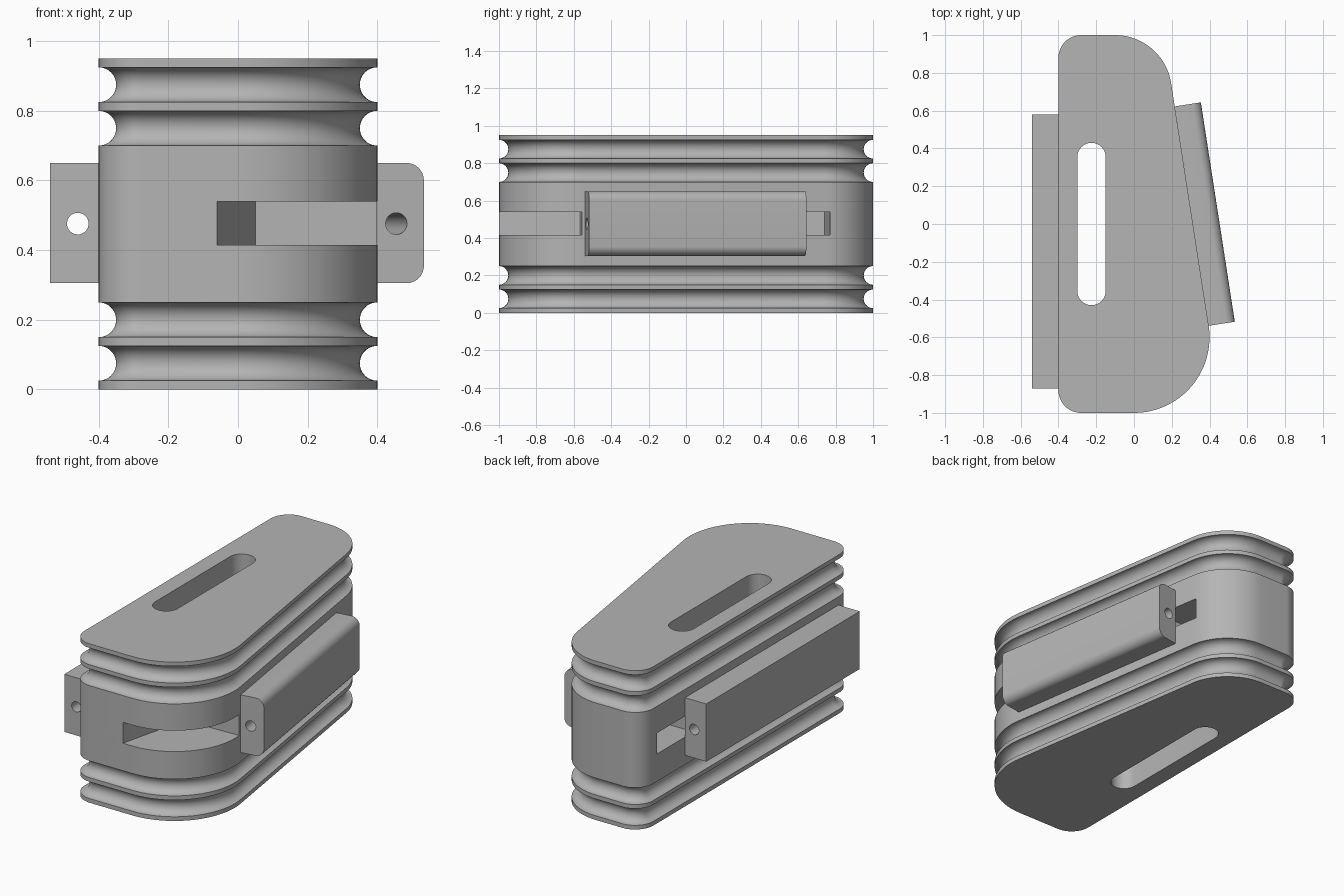
import bpy, bmesh
from math import pi, sin, cos
from mathutils import Matrix, Vector

cube = bpy.data.objects.get("Cube")
if cube:
    bpy.data.objects.remove(cube, do_unlink=True)

grey = bpy.data.materials.new("plain grey")
grey.use_nodes = True
COLOR = (0.46, 0.46, 0.46, 1)
grey.diffuse_color = COLOR
grey.node_tree.nodes["Principled BSDF"].inputs["Base Color"].default_value = COLOR

SLANT = 0.1535   # direction in which the tapered side faces


def arc(cx, cy, r, a, b, n=16):
    return [(cx + r * cos(a + (b - a) * i / n), cy + r * sin(a + (b - a) * i / n))
            for i in range(n + 1)]


def outline(inset):
    """Plan of the body, moved inward by the inset."""
    return (arc(-0.28, -0.88, 0.12 - inset, pi, 1.5 * pi)
            + arc(0, -0.6, 0.4 - inset, -pi / 2, SLANT, 24)
            + arc(-0.1, 0.7, 0.3 - inset, SLANT, pi / 2, 24)
            + arc(-0.28, 0.88, 0.12 - inset, pi / 2, pi))


def loft(name, rings, matrix=Matrix()):
    """Closed solid through a list of (outline, height) rings."""
    bm = bmesh.new()
    loops = [[bm.verts.new((x, y, z)) for x, y in pts] for pts, z in rings]
    for low, high in zip(loops, loops[1:]):
        for i in range(len(low)):
            j = (i + 1) % len(low)
            bm.faces.new((low[i], low[j], high[j], high[i]))
    bm.faces.new(loops[0][::-1])
    bm.faces.new(loops[-1])
    bm.transform(matrix)
    bmesh.ops.recalc_face_normals(bm, faces=bm.faces)
    mesh = bpy.data.meshes.new(name)
    bm.to_mesh(mesh)
    bm.free()
    mesh.materials.append(grey)
    obj = bpy.data.objects.new(name, mesh)
    bpy.context.collection.objects.link(obj)
    return obj


def prism(name, pts, low, high, matrix=Matrix()):
    return loft(name, [(pts, low), (pts, high)], matrix)


def finish(obj, cutters):
    """Cut the openings, then shade smooth with sharp edges."""
    for cutter in cutters:
        mod = obj.modifiers.new("cut", "BOOLEAN")
        mod.operation = "DIFFERENCE"
        mod.solver = "EXACT"
        mod.object = cutter
    bpy.context.view_layer.update()
    graph = bpy.context.evaluated_depsgraph_get()
    mesh = bpy.data.meshes.new_from_object(obj.evaluated_get(graph))
    obj.modifiers.clear()
    obj.data = mesh
    for cutter in cutters:
        bpy.data.objects.remove(cutter, do_unlink=True)
    bpy.ops.object.select_all(action="DESELECT")
    obj.select_set(True)
    bpy.context.view_layer.objects.active = obj
    bpy.ops.object.shade_smooth_by_angle(angle=pi / 6)


# Body with four half-round grooves
rings = [(outline(0), 0)]
for middle in (0.075, 0.2, 0.75, 0.875):
    for i in range(17):
        t = pi * i / 16
        rings.append((outline(0.05 * sin(t)), middle - 0.05 * cos(t)))
rings.append((outline(0), 0.95))
body = loft("body", rings)

# Long slot from top to bottom
slot = prism("slot_cutter", arc(-0.225, 0.355, 0.075, 0, pi)
             + arc(-0.225, -0.355, 0.075, pi, 2 * pi), -0.1, 1.05)

# Side pockets at mid height
pockets = [
    [(-0.06, -1.1), (0.6, -1.1), (0.6, -0.55), (0.05, -0.57), (-0.02, -0.83), (-0.06, -1)],
    [(0.5, 0.5), (0.5, 0.77), (0.18, 0.77), (0.0, 0.74), (0.0, 0.5)],
    [(-0.5, 0.5), (-0.12, 0.5), (-0.12, 0.8), (-0.5, 0.86)],
]
cutters = [slot] + [prism("pocket_cutter", p, 0.415, 0.54) for p in pockets]
finish(body, cutters)


def side_block(name, angle, origin, low, high, radius):
    """Drilled block whose outer face looks along the angle."""
    out, up = Vector((cos(angle), sin(angle), 0)), Vector((0, 0, 1))
    matrix = Matrix.Translation(origin) @ Matrix((out, up, out.cross(up))).transposed().to_4x4()
    pts = [(0, 0.305), (0.14, 0.305), (0.14, 0.65), (0, 0.65)]
    if radius:
        edge = 0.14 - radius
        pts[1:3] = (arc(edge, 0.305 + radius, radius, -pi / 2, 0, 10)
                    + arc(edge, 0.65 - radius, radius, 0, pi / 2, 10))
    block = prism(name, pts, low, high, matrix)
    hole = prism("hole_cutter", arc(0.06, 0.476, 0.031, 0, 2 * pi, 32)[:-1],
                 low - 0.1, high + 0.1, matrix)
    finish(block, [hole])


# Square block on the straight side, rounded block on the tapered side
side_block("right_block", pi, (-0.4, 0, 0), -0.87, 0.58, 0)
side_block("left_block", SLANT, (0.4 * cos(SLANT), -0.6 + 0.4 * sin(SLANT), 0),
           -1.175, 0, 0.05)
